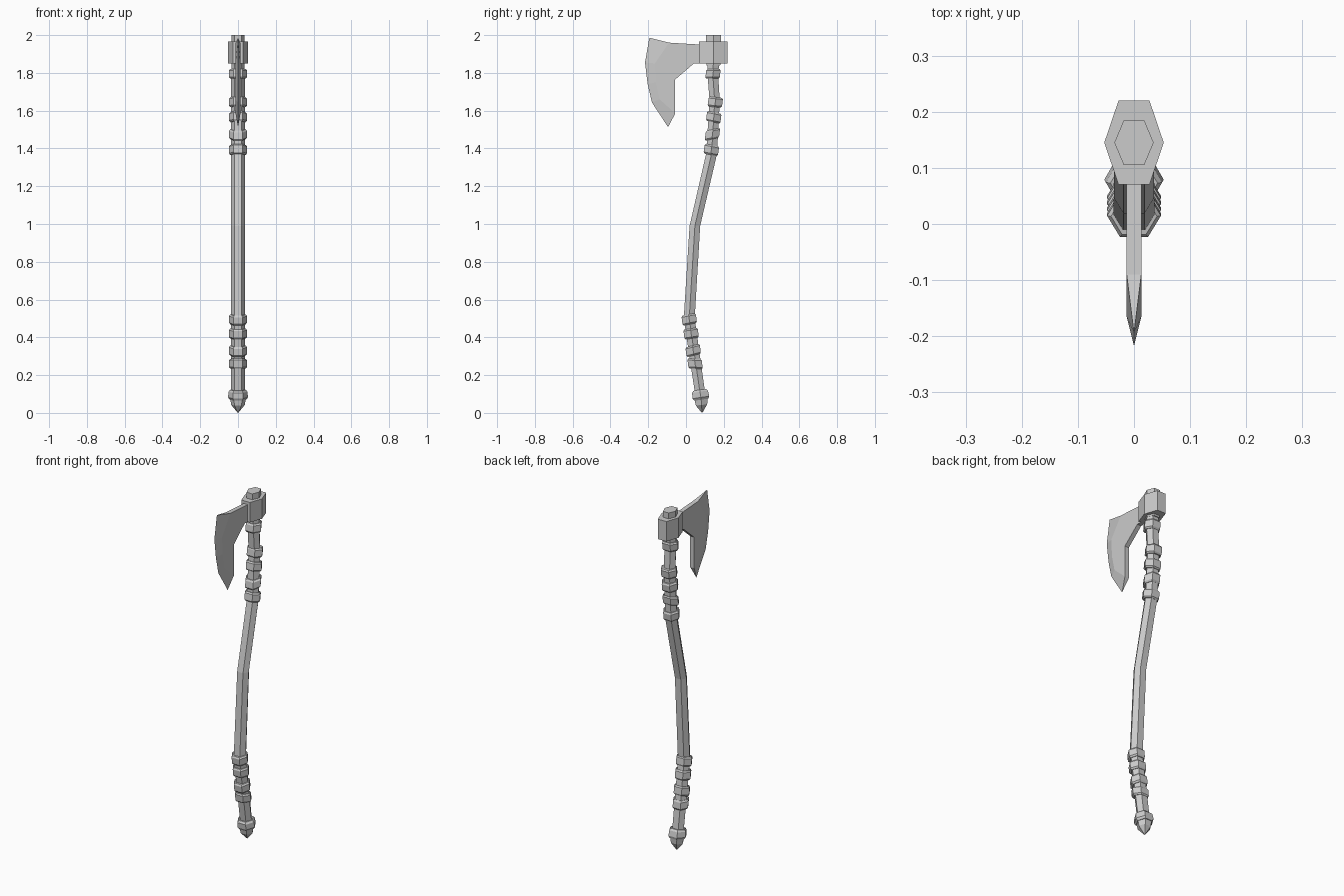
import bpy, bmesh


def hexagon(bm, y, z, rx, ry, tilt=0.0):
    pts = [(1, 0), (0.52, 1), (-0.52, 1), (-1, 0), (-0.52, -1), (0.52, -1)]
    return [bm.verts.new((px * rx, y + py * ry, z + tilt * py * ry)) for px, py in pts]


def finish(bm, name):
    bmesh.ops.recalc_face_normals(bm, faces=bm.faces[:])
    mesh = bpy.data.meshes.new(name)
    bm.to_mesh(mesh)
    bm.free()
    obj = bpy.data.objects.new(name, mesh)
    bpy.context.collection.objects.link(obj)
    return obj


def loft(name, sections):
    """Hexagonal sections (y, z, rx, ry, tilt) skinned and capped."""
    bm = bmesh.new()
    rings = [hexagon(bm, *s) for s in sections]
    for a, b in zip(rings, rings[1:]):
        for i in range(6):
            j = (i + 1) % 6
            bm.faces.new((a[i], a[j], b[j], b[i]))
    bm.faces.new(rings[0])
    bm.faces.new(rings[-1])
    return finish(bm, name)


# curved haft
loft("haft", [
    (0.078, 0.08, 0.036, 0.027), (0.017, 0.50, 0.037, 0.029),
    (0.047, 0.99, 0.036, 0.028), (0.135, 1.37, 0.036, 0.029),
    (0.152, 1.65, 0.036, 0.027), (0.142, 1.79, 0.036, 0.028),
    (0.145, 1.86, 0.035, 0.032)])

# peg through the head
loft("haft_top", [(0.145, 1.84, 0.035, 0.036), (0.145, 1.87, 0.035, 0.04),
                  (0.145, 2.0, 0.035, 0.04)])

# grip wraps: y, z, tilt
wraps = [(0.143, 1.795, 0.0), (0.155, 1.645, -0.1), (0.147, 1.565, -0.2),
         (0.140, 1.475, 0.22), (0.134, 1.392, -0.2),
         (0.017, 0.495, 0.2), (0.027, 0.42, 0.15), (0.038, 0.33, 0.25),
         (0.048, 0.26, -0.05)]
for n, (y, z, tilt) in enumerate(wraps):
    lean = 0.13 if z > 1.3 else -0.13
    loft(f"wrap_{n + 1}", [
        (y + lean * dz, z + dz, r, r * 0.79, tilt)
        for dz, r in ((-0.026, 0.041), (-0.018, 0.048), (0.018, 0.048), (0.026, 0.041))])

# butt collar and pointed cap
loft("butt_collar", [(0.081, 0.07, 0.044, 0.038, 0.15), (0.079, 0.082, 0.053, 0.044, 0.15),
                     (0.074, 0.112, 0.050, 0.042, 0.15), (0.073, 0.122, 0.042, 0.034, 0.15)])
loft("butt_cap", [(0.08, 0.08, 0.042, 0.036, 0.1), (0.082, 0.042, 0.036, 0.03, 0.1),
                  (0.085, 0.001, 0.002, 0.002)])

# socket of the head
loft("head_socket", [(0.145, z, 0.053, 0.075) for z in (1.85, 1.966)])

# blade: flat cheeks tapering to a cutting edge
T = 0.013
edge = [(-0.194, 1.986), (-0.217, 1.855), (-0.203, 1.74), (-0.18, 1.643), (-0.095, 1.513)]
ridge = [(-0.09, 1.96), (-0.165, 1.85), (-0.16, 1.75), (-0.14, 1.66), (-0.057, 1.585)]
back = [(-0.057, 1.765), (0.042, 1.85), (0.09, 1.85), (0.09, 1.949)]
bm = bmesh.new()
keen = [bm.verts.new((0, y, z)) for y, z in edge]
cheeks = []
for s in (T, -T):
    cheek = [bm.verts.new((s, y, z)) for y, z in ridge + back]
    bm.faces.new(cheek)
    for i in range(4):
        bm.faces.new((keen[i], keen[i + 1], cheek[i + 1], cheek[i]))
    cheeks.append(cheek)
a, b = cheeks
for i in range(4, 9):
    j = (i + 1) % 9
    bm.faces.new((a[i], a[j], b[j], b[i]))
bm.faces.new((keen[0], a[0], b[0]))
bm.faces.new((keen[4], a[4], b[4]))
finish(bm, "blade")
